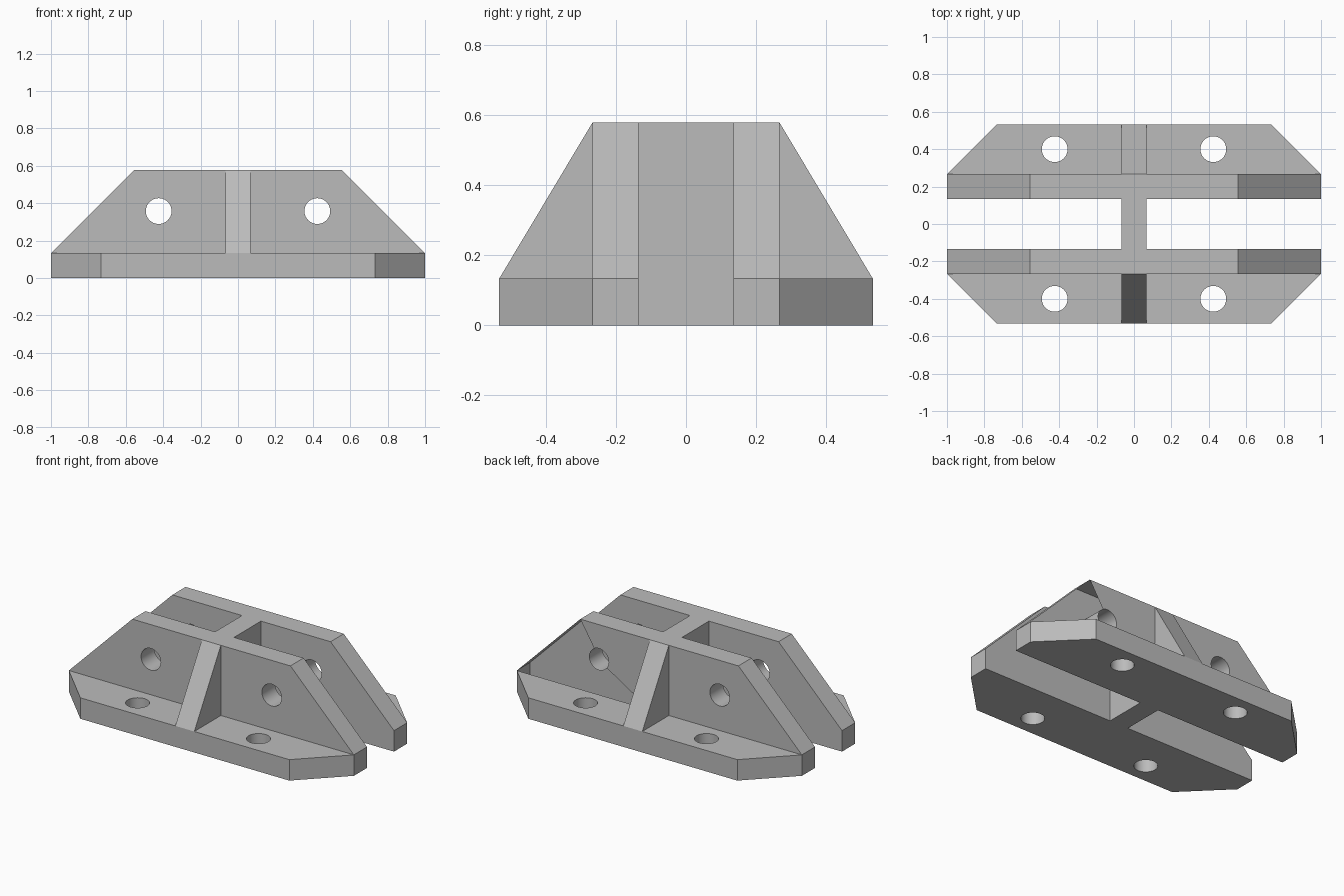
import bpy, bmesh, math
from mathutils import Vector

if "Cube" in bpy.data.objects:
    bpy.data.objects.remove(bpy.data.objects["Cube"], do_unlink=True)

# Main dimensions
T = 0.133              # plate thickness
IN, MID, OUT = 0.135, 0.267, 0.533   # wall inner face, wall outer face, flange edge
H = 0.578              # overall height
HOLE_X, HOLE_Z, HOLE_Y, HOLE_R = 0.424, 0.358, 0.4, 0.069

grey = bpy.data.materials.new("plain grey")
grey.use_nodes = True
colour = (0.5, 0.5, 0.5, 1)
grey.diffuse_color = colour
grey.node_tree.nodes["Principled BSDF"].inputs["Base Color"].default_value = colour


def prism(name, points, axis, start, end):
    """Extrude a closed profile along the given axis."""
    def place(a, b, c):
        return Vector({"x": (c, a, b), "y": (a, c, b), "z": (a, b, c)}[axis])
    bm = bmesh.new()
    face = bm.faces.new([bm.verts.new(place(a, b, start)) for a, b in points])
    new = bmesh.ops.extrude_face_region(bm, geom=[face])["geom"]
    shift = place(0, 0, end - start)
    bmesh.ops.translate(bm, vec=shift, verts=[v for v in new if isinstance(v, bmesh.types.BMVert)])
    bmesh.ops.recalc_face_normals(bm, faces=bm.faces)
    mesh = bpy.data.meshes.new(name)
    bm.to_mesh(mesh)
    bm.free()
    mesh.materials.append(grey)
    obj = bpy.data.objects.new(name, mesh)
    bpy.context.collection.objects.link(obj)
    return obj


def combine(target, other, operation):
    """Apply a boolean and discard the helper."""
    other.hide_render = True
    mod = target.modifiers.new("join", "BOOLEAN")
    mod.operation, mod.object, mod.solver = operation, other, "EXACT"
    bpy.context.view_layer.objects.active = target
    bpy.ops.object.modifier_apply(modifier=mod.name)
    bpy.data.objects.remove(other, do_unlink=True)


def circle(cx, cy, count=40):
    return [(cx + HOLE_R * math.cos(2 * math.pi * i / count),
             cy + HOLE_R * math.sin(2 * math.pi * i / count)) for i in range(count)]


# Central web with the sloping ribs at both ends
bracket = prism("bracket", [(-OUT, 0), (OUT, 0), (OUT, T), (MID, H), (-MID, H), (-OUT, T)],
                "x", -T / 2, T / 2)

for s in (-1, 1):
    # Upright wall with sloping ends
    wall = prism("wall", [(-1, 0), (1, 0), (1, T), (0.555, H), (-0.555, H), (-1, T)],
                 "y", s * IN, s * MID)
    combine(bracket, wall, "UNION")
    # Flange with clipped outer corners
    flange = prism("flange", [(-1, s * IN), (1, s * IN), (1, s * MID), (0.733, s * OUT),
                              (-0.733, s * OUT), (-1, s * MID)], "z", 0, T)
    combine(bracket, flange, "UNION")

# Bolt holes through walls and flanges
for x in (-HOLE_X, HOLE_X):
    for s in (-1, 1):
        combine(bracket, prism("wall_hole", circle(x, HOLE_Z), "y", s * 0.1, s * 0.3), "DIFFERENCE")
        combine(bracket, prism("flange_hole", circle(x, s * HOLE_Y), "z", -0.1, 0.2), "DIFFERENCE")

# Merge flat regions into clean faces
bm = bmesh.new()
bm.from_mesh(bracket.data)
bmesh.ops.remove_doubles(bm, verts=bm.verts, dist=0.0001)
bmesh.ops.dissolve_limit(bm, angle_limit=math.radians(1), verts=bm.verts, edges=bm.edges)
bm.to_mesh(bracket.data)
bm.free()

bpy.ops.object.select_all(action="DESELECT")
bracket.select_set(True)
bpy.context.view_layer.objects.active = bracket
bpy.ops.object.shade_smooth_by_angle(angle=math.radians(30))
